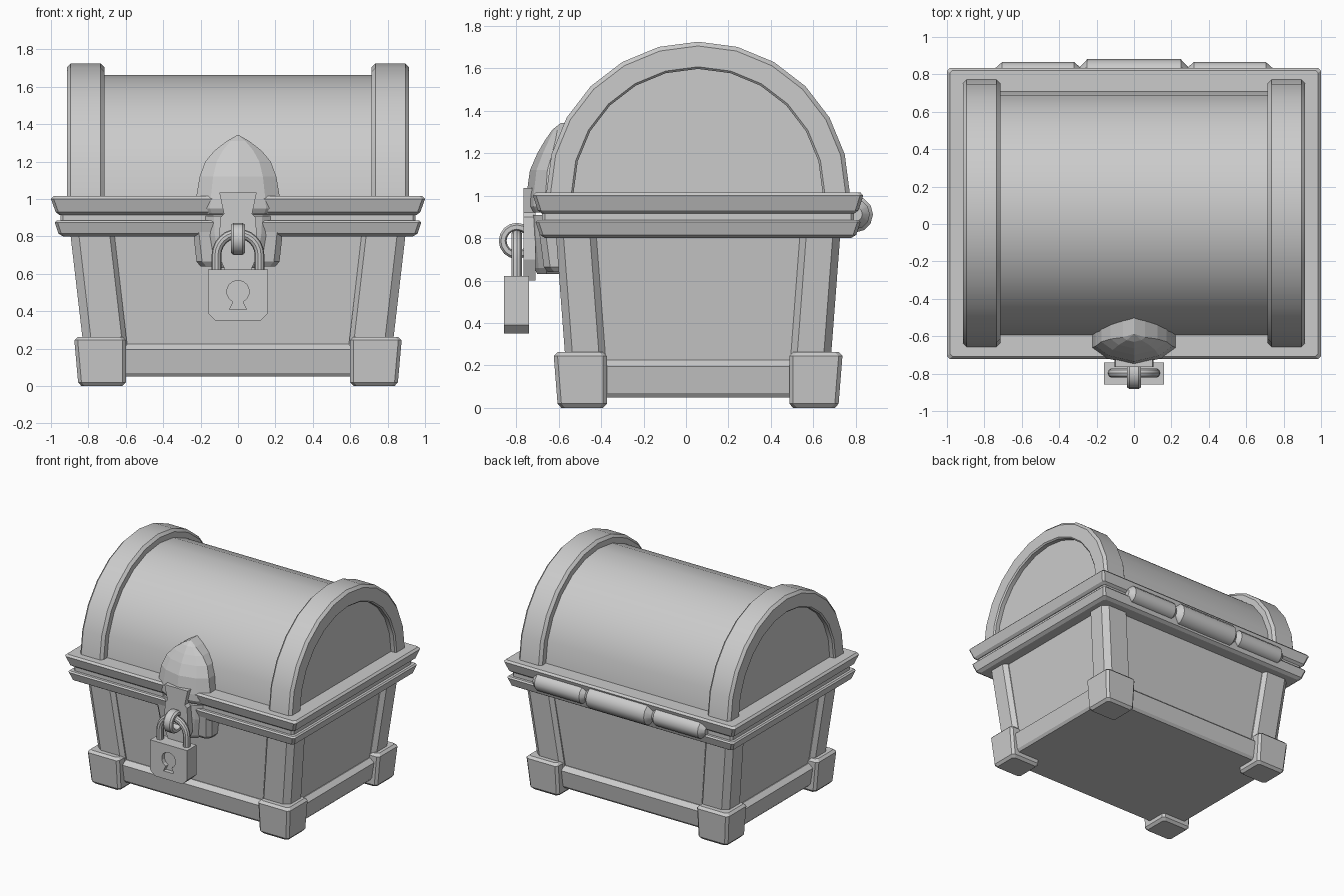
import bpy, bmesh
from math import sin, cos, pi, radians

if "Cube" in bpy.data.objects:
    bpy.data.objects.remove(bpy.data.objects["Cube"])

grey = bpy.data.materials.new("plain grey")
grey.use_nodes = True
grey.diffuse_color = (0.6, 0.6, 0.6, 1)
grey.node_tree.nodes["Principled BSDF"].inputs["Base Color"].default_value = (0.6, 0.6, 0.6, 1)

YC = 0.057       # middle of the chest, front to back
LID_Z = 1.015    # axis height of the round lid


def loft(name, rings, smooth=False, closed=False):
    """Skin a row of matching rings; cap the ends unless the row is closed."""
    bm = bmesh.new()
    rows = [[bm.verts.new(p) for p in ring] for ring in rings]
    n = len(rows[0])
    pairs = list(zip(rows, rows[1:]))
    if closed:
        pairs.append((rows[-1], rows[0]))
    else:
        bm.faces.new(rows[0])
        bm.faces.new(rows[-1])
    for a, b in pairs:
        for i in range(n):
            j = (i + 1) % n
            bm.faces.new((a[i], a[j], b[j], b[i]))
    bmesh.ops.recalc_face_normals(bm, faces=bm.faces)
    mesh = bpy.data.meshes.new(name)
    bm.to_mesh(mesh)
    bm.free()
    mesh.materials.append(grey)
    ob = bpy.data.objects.new(name, mesh)
    bpy.context.collection.objects.link(ob)
    if smooth:
        bpy.ops.object.select_all(action='DESELECT')
        ob.select_set(True)
        bpy.context.view_layer.objects.active = ob
        bpy.ops.object.shade_smooth_by_angle(angle=radians(32))
    return ob


def corner_rect(x0, x1, y0, y1, z, c):
    """Rectangle with cut corners."""
    return [(x0 + c, y0, z), (x1 - c, y0, z), (x1, y0 + c, z), (x1, y1 - c, z),
            (x1 - c, y1, z), (x0 + c, y1, z), (x0, y1 - c, z), (x0, y0 + c, z)]


def tiers(name, levels, c=0.015):
    """Stack of centred rectangles given as (z, half width, half depth)."""
    return loft(name, [corner_rect(-x, x, YC - y, YC + y, z, c) for z, x, y in levels])


def prism(name, outline, y0, y1):
    """Front outline (x, z) pushed through from y0 to y1."""
    return loft(name, [[(x, y, z) for x, z in outline] for y in (y0, y1)])


def mirrored(half):
    """Outline from its right-hand half, given as (x, z) from the top down."""
    return half + [(-x, z) for x, z in reversed(half)]


# Body, skirt and rims
tiers("body_panels", [(0.06, 0.775, 0.57), (0.82, 0.86, 0.635)])
tiers("base_skirt", [(0.05, 0.80, 0.59), (0.07, 0.815, 0.605),
                     (0.195, 0.835, 0.625), (0.225, 0.80, 0.59)])
tiers("body_rim", [(0.80, 0.935, 0.72), (0.815, 0.96, 0.745),
                   (0.875, 0.98, 0.765), (0.885, 0.97, 0.755)])
tiers("rim_gap", [(0.88, 0.95, 0.735), (0.92, 0.95, 0.735)])
tiers("lid_rim", [(0.915, 0.955, 0.735), (0.93, 0.975, 0.755),
                  (1.0, 1.0, 0.778), (1.015, 0.985, 0.765)])

# Corner posts and feet
for sx, side in ((1, "left"), (-1, "right")):
    for sy, end in ((-1, "front"), (1, "back")):
        def place(ring):
            return [(sx * x, YC + sy * y, z) for x, y, z in ring]
        post = []
        for z, x, y in ((0.2, 0.825, 0.623), (0.82, 0.897, 0.67)):
            xi, yi = x - 0.235, y - 0.19
            post.append(place([(xi, yi, z), (x - 0.03, yi, z), (x, yi + 0.03, z), (x, y - 0.035, z),
                               (x - 0.045, y, z), (xi + 0.025, y, z), (xi, y - 0.03, z)]))
        loft(f"{end}_{side}_post", post)
        foot = []
        for z, x, y, d in ((0, 0.855, 0.662, 0.018), (0.02, 0.855, 0.662, 0),
                           (0.245, 0.875, 0.68, 0), (0.263, 0.875, 0.68, 0.018)):
            foot.append(place(corner_rect(0.60 + d, x - d, 0.43 + d, y - d, z, 0.018)))
        loft(f"{end}_{side}_foot", foot)


# Round lid
def arch(x, r, n=12):
    return [(x, YC + r * cos(pi * i / n), LID_Z + r * sin(pi * i / n) - 0.005) for i in range(n + 1)]


loft("lid_barrel", [arch(-0.73, 0.652), arch(0.73, 0.652)], smooth=True)
loft("lid_end_panels", [arch(-0.872, 0.615), arch(0.872, 0.615)], smooth=True)
for s, side in ((1, "left"), (-1, "right")):
    section = [(0.715, 0.56), (0.715, 0.695), (0.735, 0.715), (0.895, 0.715),
               (0.915, 0.695), (0.915, 0.597), (0.905, 0.587), (0.84, 0.587), (0.84, 0.56)]
    columns = [arch(s * x, r) for x, r in section]
    loft(f"lid_band_{side}", list(zip(*columns)), smooth=True)


# Hinge knuckles along the back
def knuckle(name, x0, x1, r):
    def ring(x, q):
        return [(x, 0.795 + q * cos(2 * pi * i / 12), 0.912 + q * sin(2 * pi * i / 12)) for i in range(12)]
    loft(name, [ring(x0, r * 0.5), ring(x0 + 0.04, r), ring(x1 - 0.04, r), ring(x1, r * 0.5)], smooth=True)


knuckle("hinge_middle", -0.29, 0.29, 0.086)
knuckle("hinge_left", 0.28, 0.745, 0.071)
knuckle("hinge_right", -0.745, -0.28, 0.071)


# Ridged clasp plates
def shield(name, levels, back):
    rings = []
    for z, w, y in levels:
        half = [(w, back), (w, y + 0.4 * w), (0.65 * w, y + 0.15 * w)]
        ring = half + [(0, y)] + [(-a, b) for a, b in reversed(half)]
        rings.append([(a, b, z) for a, b in ring])
    loft(name, rings)


shield("upper_clasp", [(0.92, 0.215, -0.735), (0.95, 0.23, -0.752), (1.0, 0.225, -0.752),
                       (1.12, 0.205, -0.735), (1.2, 0.175, -0.70), (1.26, 0.125, -0.665),
                       (1.31, 0.06, -0.63), (1.342, 0.004, -0.59)], -0.46)
shield("lower_clasp", [(0.63, 0.11, -0.70), (0.66, 0.14, -0.715), (0.8, 0.19, -0.735),
                       (0.91, 0.2, -0.74)], -0.56)
loft("clasp_backing", [corner_rect(-w, w, y, -0.54, z, 0.03) for z, w, y in
                       ((0.64, 0.2, -0.65), (0.665, 0.222, -0.67), (0.83, 0.24, -0.692))])
prism("clasp_tongue", mirrored([(0.1, 1.035), (0.075, 0.92), (0.095, 0.9), (0.105, 0.7), (0.06, 0.6)]),
      -0.765, -0.71)

# Staple ring
ring_rows = []
for i in range(16):
    a = 2 * pi * i / 16
    ring_rows.append([(x, -0.797 + r * cos(a), 0.787 + r * sin(a)) for x, r in
                      ((-0.038, 0.055), (-0.038, 0.075), (-0.025, 0.085), (0.025, 0.085),
                       (0.038, 0.075), (0.038, 0.055), (0.025, 0.048), (-0.025, 0.048))])
loft("staple_ring", ring_rows, smooth=True, closed=True)

# Shackle: two straight legs joined by a half circle
R, TUBE, SY, SZ = 0.115, 0.026, -0.797, 0.70
path = [(R, 0.6, 0)] + [(R * cos(t), SZ + R * sin(t), t) for t in
                        [pi * i / 12 for i in range(13)]] + [(-R, 0.6, pi)]
loft("padlock_shackle",
     [[(x + TUBE * cos(b) * cos(t), SY + TUBE * sin(b), z + TUBE * cos(b) * sin(t))
       for b in [2 * pi * k / 10 for k in range(10)]] for x, z, t in path], smooth=True)

# Padlock with a sunken keyhole
lock = prism("padlock_body", mirrored([(0.16, 0.622), (0.16, 0.39), (0.12, 0.35)]), -0.857, -0.74)
arc = [radians(-65 + 310 * i / 12) for i in range(13)]
hole = prism("keyhole_cutter",
             [(0.06 * cos(a), 0.505 + 0.06 * sin(a)) for a in arc] + [(-0.045, 0.41), (0.045, 0.41)],
             -0.9, -0.825)
hole.hide_render = True
cut = lock.modifiers.new("keyhole", 'BOOLEAN')
cut.operation = 'DIFFERENCE'
cut.solver = 'EXACT'
cut.object = hole
bpy.context.view_layer.objects.active = lock
bpy.ops.object.modifier_apply(modifier=cut.name)
bpy.data.objects.remove(hole)
